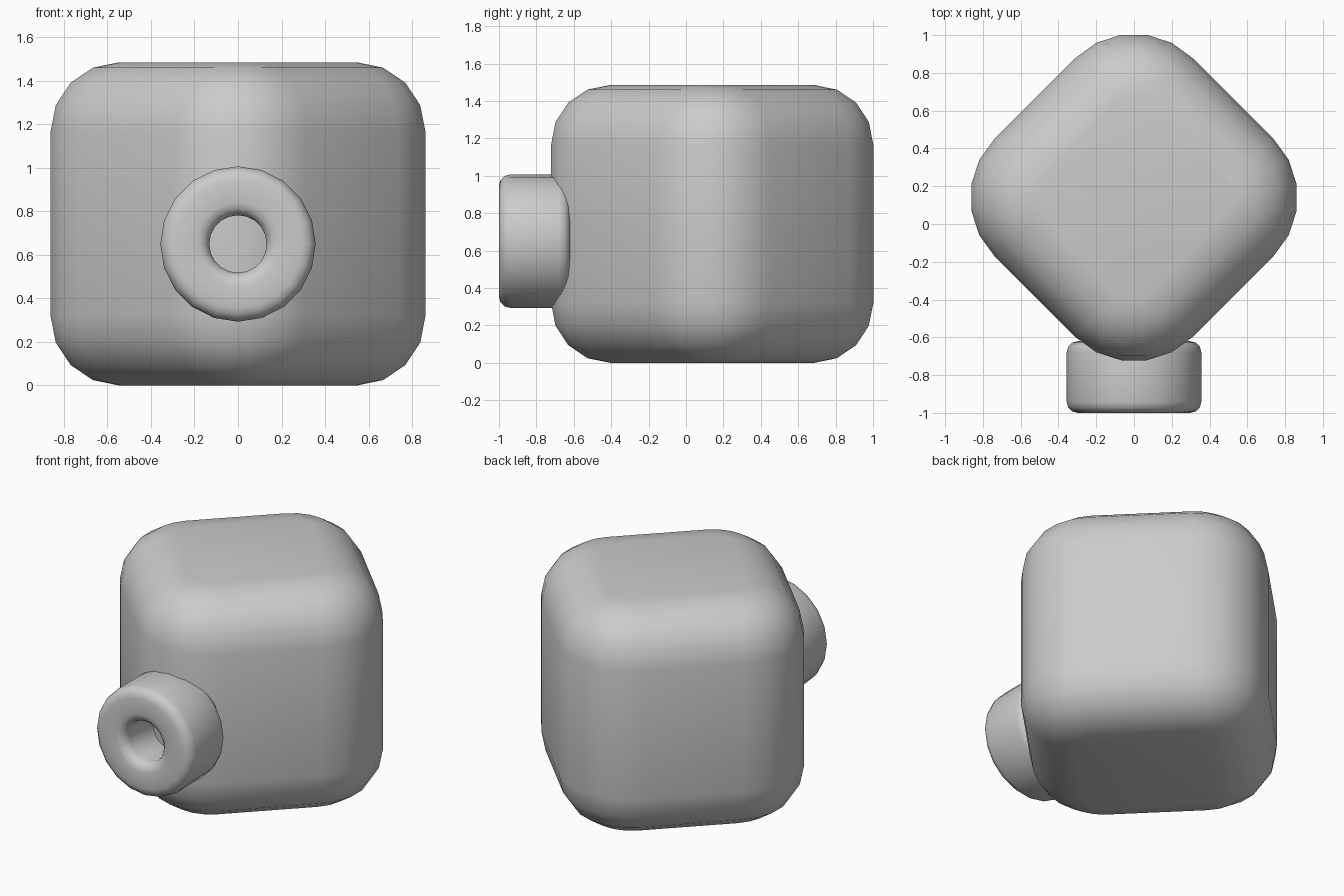
import bpy, math
from math import sin, cos, pi, radians

if "Cube" in bpy.data.objects:
    bpy.data.objects.remove(bpy.data.objects["Cube"])


def make_object(name, verts, faces):
    mesh = bpy.data.meshes.new(name)
    mesh.from_pydata(verts, [], faces)
    mesh.update()
    obj = bpy.data.objects.new(name, mesh)
    bpy.context.collection.objects.link(obj)
    for p in mesh.polygons:
        p.use_smooth = True
    return obj


def bridge(a, b, n):
    return [(a + i, a + (i + 1) % n, b + (i + 1) % n, b + i) for i in range(n)]


# Body: diamond-turned box, vertical corners in 5 segments, rims in 4
HEIGHT, CY = 1.485, 0.14
CORNER, CORNER_R, RIM_R = 0.427, 0.44, 0.32


def body_ring(inset, z):
    ring = []
    for k in range(4):
        a = k * pi / 2
        for s in range(6):
            t = a - pi / 4 + s * radians(18)
            r = CORNER_R - inset
            ring.append((CORNER * cos(a) + r * cos(t),
                         CY + CORNER * sin(a) + r * sin(t), z))
    return ring


levels = []
for i in range(5):
    t = i * pi / 8
    levels.append((RIM_R * (1 - sin(t)), RIM_R * (1 - cos(t))))
levels += [(inset, HEIGHT - z) for inset, z in reversed(levels)]
verts, faces, n = [], [], 24
for inset, z in levels:
    verts += body_ring(inset, z)
for j in range(len(levels) - 1):
    faces += bridge(j * n, (j + 1) * n, n)
faces.append(tuple(reversed(range(n))))
faces.append(tuple(range((len(levels) - 1) * n, len(levels) * n)))
make_object("rounded_body", verts, faces)

# Nozzle: 20-sided tube along y with rounded rims at both ends
Y0, Y1, R_OUT, R_IN, B, SIDES = -1.0, -0.62, 0.357, 0.132, 0.06, 20
profile = []
corners = [(R_OUT - B, Y0 + B, -90), (R_OUT - B, Y1 - B, 0),
           (R_IN + B, Y1 - B, 90), (R_IN + B, Y0 + B, 180)]
for r, y, start in corners:
    for s in range(4):
        t = radians(start + 30 * s)
        profile.append((r + B * cos(t), y + B * sin(t)))
verts, faces = [], []
for r, y in profile:
    for i in range(SIDES):
        a = 2 * pi * i / SIDES
        verts.append((r * sin(a), y, 0.65 + r * cos(a)))
for j in range(len(profile)):
    faces += bridge(j * SIDES, (j + 1) % len(profile) * SIDES, SIDES)
make_object("front_nozzle", verts, faces)
